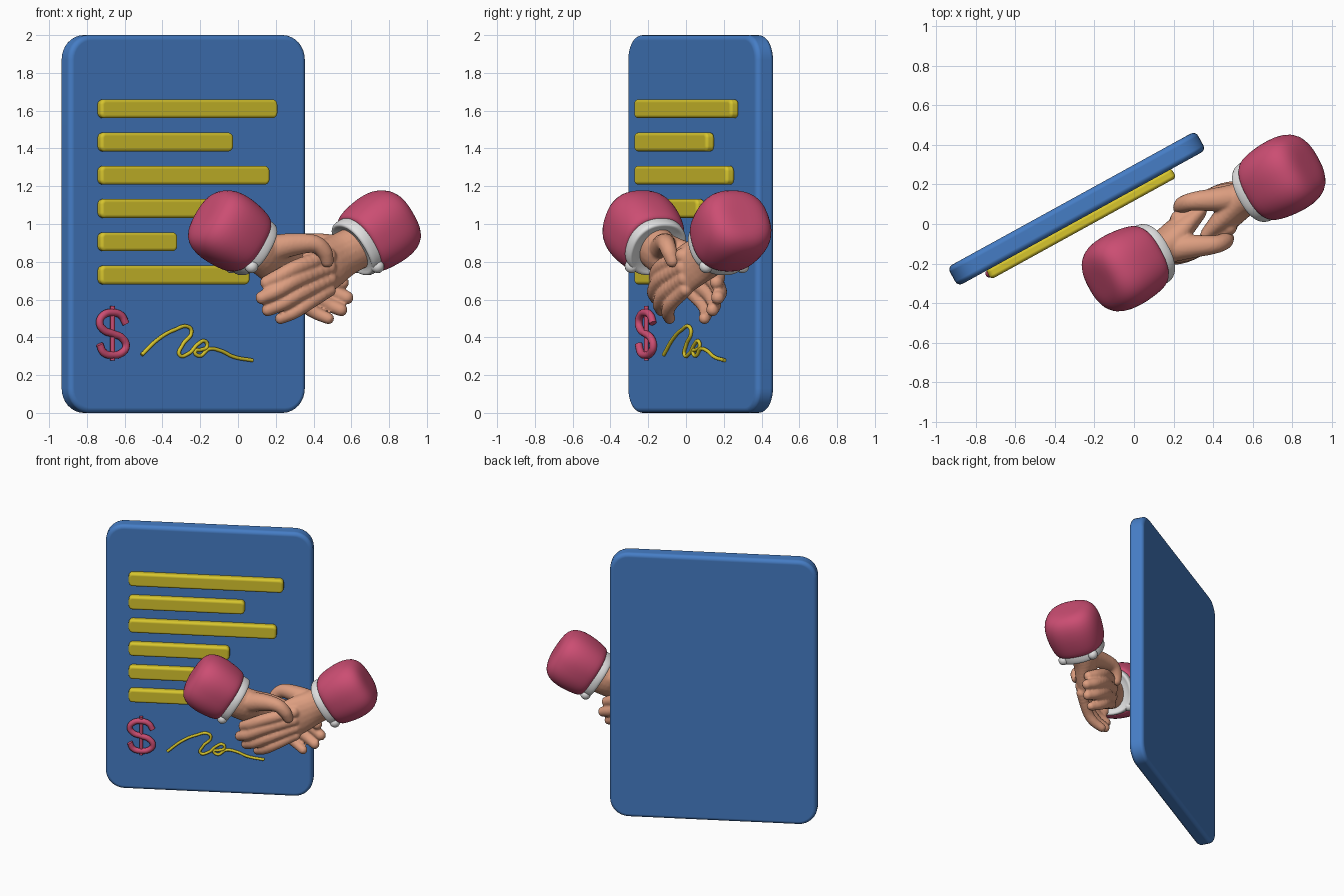
import bpy, bmesh, math
from mathutils import Matrix, Vector

if "Cube" in bpy.data.objects:
    bpy.data.objects.remove(bpy.data.objects["Cube"])

YAW = Matrix.Rotation(math.radians(28.8), 4, 'Z')
BOARD = Matrix.Translation((-0.29, 0.0775, 0)) @ YAW      # local x along the sheet, -y towards the front
SHAKE = Matrix.Translation((0.352, 0.005, 0)) @ YAW       # vertical axis the two arms share
PITCH = math.radians(32)


def material(name, rgb):
    m = bpy.data.materials.new(name)
    m.diffuse_color = (*rgb, 1)
    m.use_nodes = True
    m.node_tree.nodes["Principled BSDF"].inputs["Base Color"].default_value = m.diffuse_color
    return m


BLUE = material("blue", (0.06, 0.205, 0.56))
YELLOW = material("yellow", (0.68, 0.56, 0.027))
PINK = material("pink", (0.60, 0.075, 0.17))
WHITE = material("white", (0.76, 0.76, 0.76))
SKIN = material("skin", (0.72, 0.34, 0.215))


def add_mesh(name, bm, mat, matrix):
    bmesh.ops.recalc_face_normals(bm, faces=bm.faces)
    for f in bm.faces:
        f.smooth = True
    me = bpy.data.meshes.new(name)
    bm.to_mesh(me)
    bm.free()
    me.materials.append(mat)
    ob = bpy.data.objects.new(name, me)
    ob.matrix_world = matrix
    bpy.context.collection.objects.link(ob)
    return ob


def slab(name, u0, u1, z0, z1, y0, y1, corner, bevel, mat):
    """Rounded plate lying in the sheet's frame."""
    bm = bmesh.new()
    verts = []
    for i, (cx, cz) in enumerate([(u1 - corner, z1 - corner), (u0 + corner, z1 - corner),
                                  (u0 + corner, z0 + corner), (u1 - corner, z0 + corner)]):
        for k in range(9):
            a = math.pi / 2 * (i + k / 8)
            verts.append(bm.verts.new((cx + corner * math.cos(a), y0, cz + corner * math.sin(a))))
    face = bm.faces.new(verts)
    ext = bmesh.ops.extrude_face_region(bm, geom=[face])["geom"]
    for v in ext:
        if isinstance(v, bmesh.types.BMVert):
            v.co.y = y1
    ob = add_mesh(name, bm, mat, BOARD)
    mod = ob.modifiers.new("Bevel", 'BEVEL')
    mod.width, mod.segments = bevel, 4
    mod.limit_method, mod.angle_limit = 'ANGLE', math.radians(40)
    mod.harden_normals = True
    return ob


def stroke(name, paths, radius, y, mat):
    """Raised line on the sheet; paths hold (u, z) points."""
    cu = bpy.data.curves.new(name, 'CURVE')
    cu.dimensions = '3D'
    cu.bevel_depth, cu.bevel_resolution, cu.resolution_u = radius, 3, 8
    cu.use_fill_caps = True
    for pts in paths:
        sp = cu.splines.new('BEZIER')
        sp.bezier_points.add(len(pts) - 1)
        for bp, (u, z) in zip(sp.bezier_points, pts):
            bp.co = (u, y, z)
            bp.handle_left_type = bp.handle_right_type = 'AUTO'
    cu.materials.append(mat)
    ob = bpy.data.objects.new(name, cu)
    ob.matrix_world = BOARD
    bpy.context.collection.objects.link(ob)


def lathe(name, profile, mat, power):
    """Squarish turned part along local x, placed on the forearm axis."""
    bm = bmesh.new()
    rings = []
    for a, r in profile:
        ring = []
        for k in range(40):
            t = math.tau * k / 40
            c, s = math.cos(t), math.sin(t)
            q = r / (abs(c) ** power + abs(s) ** power) ** (1 / power)
            ring.append(bm.verts.new((a, q * c, q * s)))
        rings.append(ring)
    for r0, r1 in zip(rings, rings[1:]):
        for k in range(40):
            bm.faces.new((r0[k], r0[k - 1], r1[k - 1], r1[k]))
    bm.faces.new(rings[0])
    bm.faces.new(rings[-1])
    ob = add_mesh(name, bm, mat, SHAKE @ FOREARM)
    mod = ob.modifiers.new("Subdivision", 'SUBSURF')
    mod.levels = mod.render_levels = 1
    return ob


def catmull(pts, steps):
    """Smooth samples through a list of equal-length vectors."""
    p = [Vector(q) for q in pts]
    p = [p[0] * 2 - p[1]] + p + [p[-1] * 2 - p[-2]]
    out = []
    for a, b, c, d in zip(p, p[1:], p[2:], p[3:]):
        for k in range(steps):
            t = k / steps
            out.append(0.5 * (2 * b + (c - a) * t + (2 * a - 5 * b + 4 * c - d) * t * t
                              + (3 * b - a - 3 * c + d) * t ** 3))
    return out + [p[-2]]


# Sheet and its raised text lines
slab("sheet", -0.716, 0.716, 0, 2, -0.055, 0.055, 0.13, 0.028, BLUE)
for i, end in enumerate([0.518, 0.25, 0.47, 0.145, -0.087, 0.35]):
    zc = 1.61 - 0.176 * i
    slab(f"text_line_{i + 1}", -0.552, end, zc - 0.05, zc + 0.05, -0.105, -0.05, 0.028, 0.018, YELLOW)

# Currency mark: double-bend stroke with a bar
bend = [(.078, .055), (.05, .097), (0, .112), (-.055, .1), (-.08, .06), (-.055, .02), (0, 0),
        (.055, -.022), (.08, -.065), (.055, -.1), (0, -.113), (-.055, -.1), (-.08, -.055)]
stroke("currency_mark", [[(u - .466, z + .419) for u, z in bend]], 0.02, -0.075, PINK)
stroke("currency_bar", [[(-.466, .277), (-.466, .565)]], 0.013, -0.072, PINK)

# Signature squiggle
stroke("signature", [[(-.287, .307), (-.185, .392), (-.088, .44), (-.005, .456), (.014, .43), (-.04, .36),
                      (-.058, .307), (-.003, .315), (.055, .366), (.095, .38), (.108, .352), (.07, .334),
                      (.035, .325), (.06, .302), (.12, .338), (.19, .329), (.268, .297), (.383, .278)]],
       0.01, -0.066, YELLOW)

# Sleeve, cuff and buttons along the tilted forearm
FOREARM = Matrix.Translation((-0.471, -0.012, 0.972)) @ Matrix.Rotation(PITCH, 4, 'Y')
arm = [lathe("sleeve", [(-.16, .05), (-.158, .10), (-.145, .145), (-.11, .18), (-.05, .197), (.02, .198),
                        (.09, .19), (.135, .18), (.152, .168), (.155, .15), (.14, .13)], PINK, 2.5),
       lathe("cuff", [(.12, .15), (.14, .164), (.18, .166), (.2, .164), (.21, .155), (.207, .14),
                      (.19, .125)], WHITE, 2.3)]
for side in (-1, 1):
    bm = bmesh.new()
    bmesh.ops.create_uvsphere(bm, u_segments=16, v_segments=10, radius=0.036)
    arm.append(add_mesh("cuff_button", bm, WHITE, SHAKE @ FOREARM @ Matrix.Translation((.175, side * .11, -.122))))

# Hand: overlapping blobs for palm, fingers and thumb fused into one skin
bm = bmesh.new()


def blob(p, radii, tilt=0.0):
    m = Matrix.Translation(p) @ Matrix.Rotation(tilt, 4, 'Y') @ Matrix.Diagonal((*radii, 1))
    bmesh.ops.create_uvsphere(bm, u_segments=16, v_segments=10, radius=1, matrix=m)


# palm samples: position, half thickness, half height
for s in catmull([(-.35, -.012, .89, .105, .12), (-.24, -.01, .84, .092, .122), (-.13, .03, .79, .07, .135),
                  (-.04, .06, .74, .052, .135)], 5):
    blob(s[:3], (.06, s[3], s[4]), PITCH)
digits = [
    [(-.10, .08, .83, .043), (.09, .10, .775, .043), (.19, .08, .725, .041), (.25, .04, .69, .036)],
    [(-.10, .08, .77, .043), (.10, .10, .705, .043), (.21, .08, .645, .041), (.275, .035, .61, .036)],
    [(-.11, .075, .71, .041), (.07, .09, .635, .041), (.17, .07, .58, .039), (.235, .025, .545, .034)],
    [(-.11, .07, .65, .037), (.03, .08, .575, .037), (.10, .06, .53, .035), (.155, .02, .50, .031)],
    [(-.24, -.02, .86, .075), (-.12, -.07, .89, .062), (-.01, -.12, .895, .048), (.045, -.132, .855, .043),
     (.068, -.125, .805, .036)]]
for digit in digits:
    for s in catmull(digit, 6):
        blob(s[:3], (s[3],) * 3)
hand = add_mesh("hand", bm, SKIN, SHAKE)
mod = hand.modifiers.new("Fuse", 'REMESH')
mod.mode, mod.voxel_size, mod.use_smooth_shade = 'VOXEL', 0.009, True
mod = hand.modifiers.new("Soften", 'SMOOTH')
mod.factor, mod.iterations = 0.5, 3
arm.append(hand)

# Second arm: the first turned half way round the shared axis
TURN = SHAKE @ Matrix.Rotation(math.pi, 4, 'Z') @ SHAKE.inverted()
for ob in arm:
    twin = ob.copy()
    twin.matrix_world = TURN @ ob.matrix_world
    twin.name = "right_" + ob.name
    ob.name = "left_" + ob.name
    bpy.context.collection.objects.link(twin)
